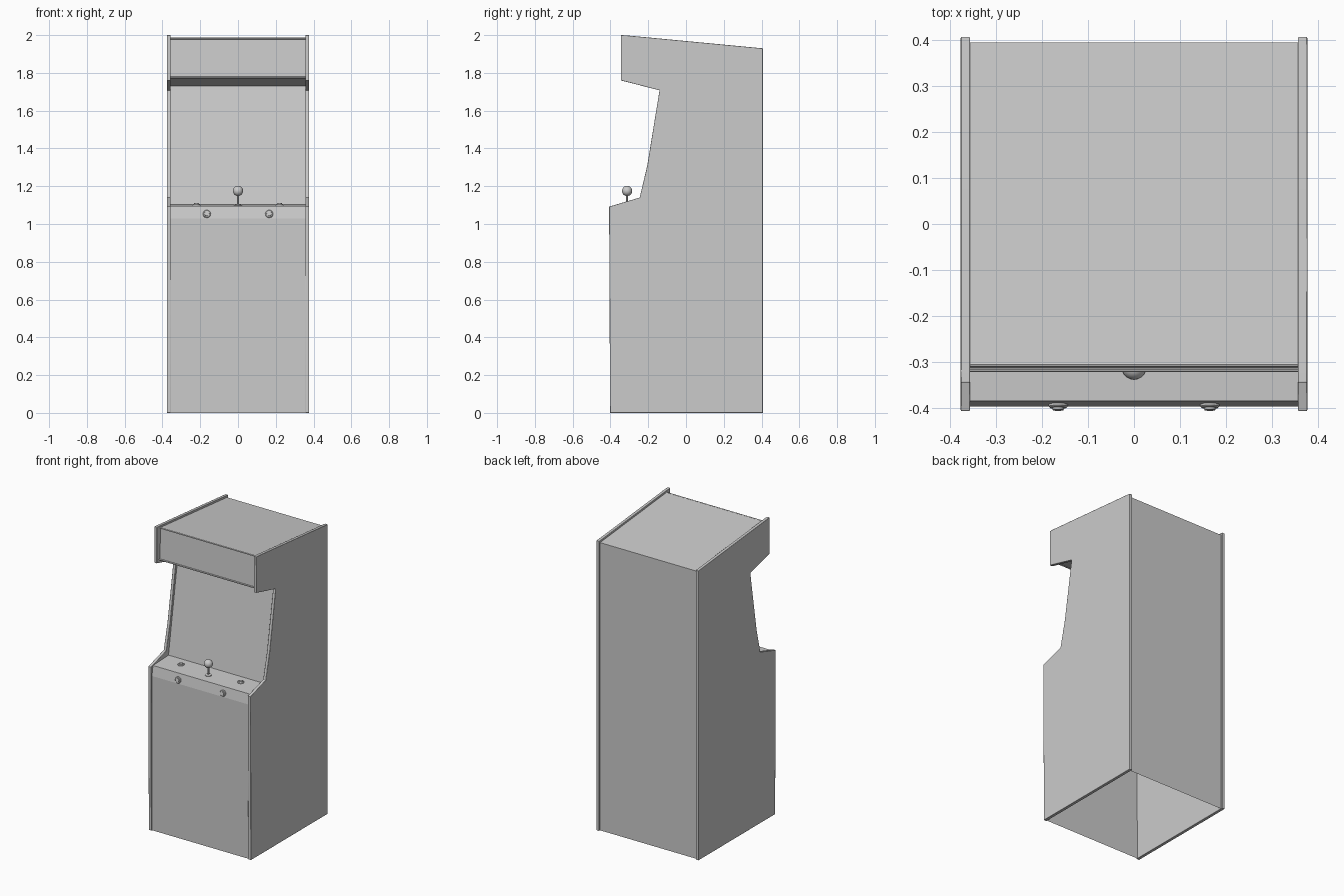
import bpy, bmesh, math
from mathutils import Vector

if "Cube" in bpy.data.objects:
    bpy.data.objects.remove(bpy.data.objects["Cube"])

grey = bpy.data.materials.new("plain_grey")
grey.diffuse_color = (0.6, 0.6, 0.6, 1)
grey.use_nodes = True
grey.node_tree.nodes["Principled BSDF"].inputs["Base Color"].default_value = grey.diffuse_color
INNER, OUTER = 0.357, 0.377


def finish(name, bm):
    me = bpy.data.meshes.new(name)
    bm.to_mesh(me)
    bm.free()
    me.materials.append(grey)
    ob = bpy.data.objects.new(name, me)
    bpy.context.collection.objects.link(ob)
    bpy.ops.object.select_all(action='DESELECT')
    ob.select_set(True)
    bpy.context.view_layer.objects.active = ob
    bpy.ops.object.shade_smooth_by_angle(angle=math.radians(35))
    return ob


def lathe(name, profile, centre, axis, sides):
    """Spin (radius, height) points round an axis."""
    bm = bmesh.new()
    rot = Vector((0, 0, 1)).rotation_difference(Vector(axis)).to_matrix()
    rings = []
    for r, h in profile:
        rings.append([bm.verts.new(Vector(centre) + rot @ Vector(
            (r * math.cos(2 * math.pi * i / sides), r * math.sin(2 * math.pi * i / sides), h)))
            for i in range(sides)])
    for a, b in zip(rings, rings[1:]):
        for i in range(sides):
            j = (i + 1) % sides
            bm.faces.new((a[i], a[j], b[j], b[i]))
    bm.faces.new(rings[-1])
    bm.faces.new(rings[0][::-1])
    return finish(name, bm)


# Side panels with softly rounded edges
outline = [(-0.402, 0), (0.407, 0), (0.407, 1.93), (-0.31, 1.998), (-0.345, 2.0),
           (-0.345, 1.76), (-0.14, 1.708), (-0.205, 1.31), (-0.245, 1.14), (-0.407, 1.092)]
for side, label in ((-1, "left"), (1, "right")):
    bm = bmesh.new()
    face = bm.faces.new([bm.verts.new((side * INNER, y, z)) for y, z in outline])
    ext = bmesh.ops.extrude_face_region(bm, geom=[face])
    moved = [v for v in ext["geom"] if isinstance(v, bmesh.types.BMVert)]
    bmesh.ops.translate(bm, verts=moved, vec=(side * (OUTER - INNER), 0, 0))
    bmesh.ops.recalc_face_normals(bm, faces=bm.faces)
    ob = finish(label + "_side_panel", bm)
    bev = ob.modifiers.new("rounded_edge", 'BEVEL')
    bev.width = 0.002
    bev.segments = 2

# Sheets between the sides, following one section from back to front (bottom open)
section = [(0.395, 0), (0.395, 1.918), (-0.303, 1.985), (-0.315, 1.775),
           (-0.122, 1.73), (-0.222, 1.102), (-0.385, 1.095), (-0.397, 1.03), (-0.394, 0)]
names = ["back_panel", "top_panel", "marquee", "marquee_underside", "screen",
         "control_top", "control_front", "front_panel"]
for name, (y0, z0), (y1, z1) in zip(names, section, section[1:]):
    bm = bmesh.new()
    bm.faces.new([bm.verts.new(p) for p in (
        (INNER, y0, z0), (INNER, y1, z1), (-INNER, y1, z1), (-INNER, y0, z0))])
    finish(name, bm)

# Slim rails along the marquee bottom
for name, y, z in (("marquee_lower_trim", -0.317, 1.776), ("marquee_upper_trim", -0.306, 1.982)):
    lathe(name, [(0.005, -INNER), (0.005, INNER)], (0, y, z), (1, 0, 0), 8)

# Buttons: collar with a raised cap
button = [(0.021, -0.004), (0.021, 0.004), (0.018, 0.007), (0.013, 0.007), (0.012, 0.012)]
for side, label in ((-1, "left"), (1, "right")):
    lathe(label + "_top_button", button, (side * 0.22, -0.285, 1.098), (0, 0, 1), 12)
    lathe(label + "_front_button", button, (side * 0.165, -0.393, 1.053), (0, -1, 0.15), 12)

# Joystick
lathe("joystick_base", [(0.02, -0.004), (0.02, 0.004), (0.012, 0.008)],
      (0, -0.312, 1.098), (0, 0, 1), 16)
lathe("joystick_shaft", [(0.006, 0), (0.006, 0.065)], (0, -0.312, 1.098), (0, 0, 1), 10)
bm = bmesh.new()
bmesh.ops.create_uvsphere(bm, u_segments=20, v_segments=12, radius=0.027)
bmesh.ops.translate(bm, verts=bm.verts, vec=(0, -0.312, 1.175))
finish("joystick_ball", bm)
